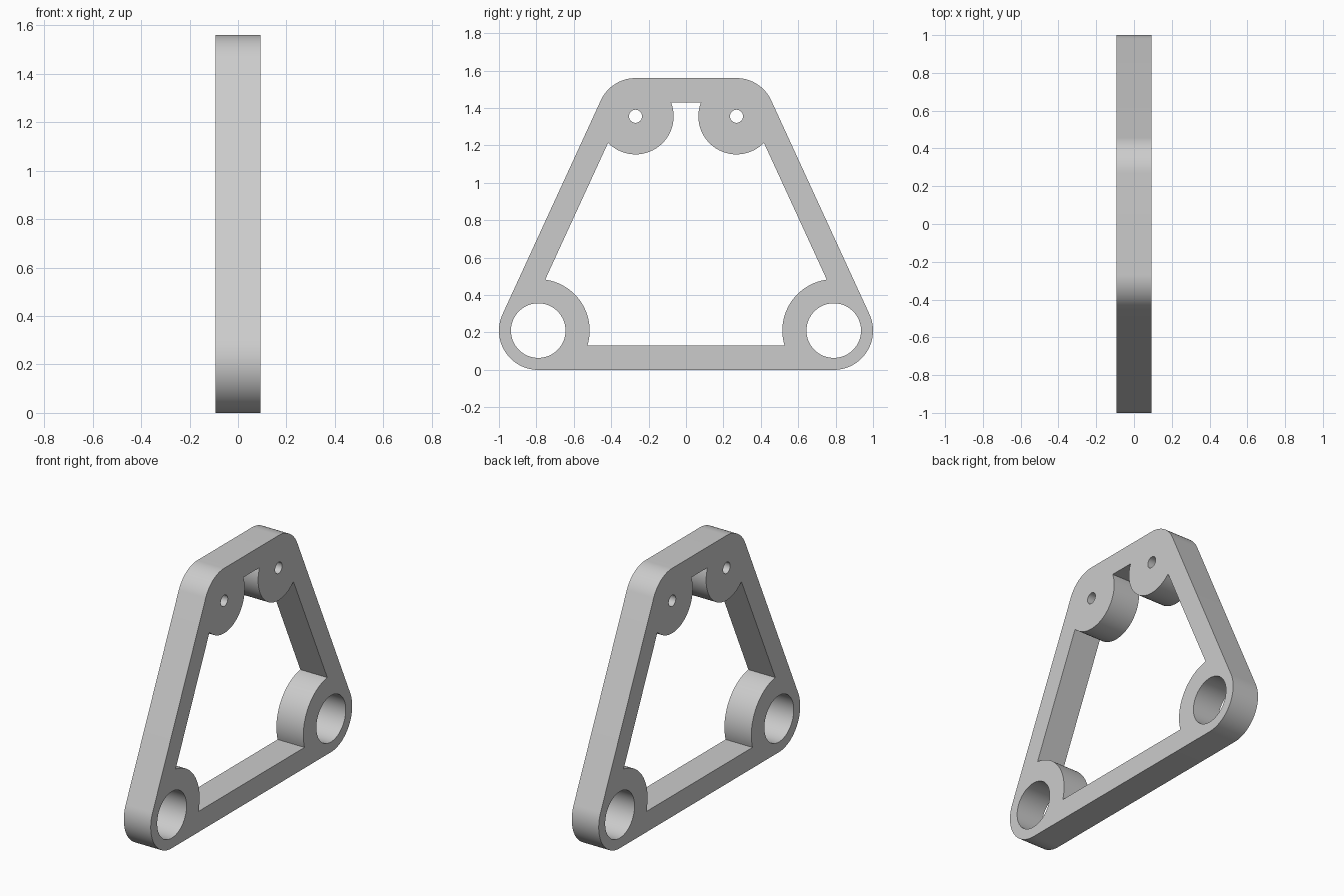
import bpy
import bmesh
from math import sin, cos, asin, acos, atan2, hypot, pi, radians

cube = bpy.data.objects.get("Cube")
if cube:
    bpy.data.objects.remove(cube, do_unlink=True)

HALF = 0.0935                    # half thickness
WALL = 0.13                      # rim width
LOW, LOW_R = (0.79, 0.21), 0.21  # lower corner
TOP, TOP_R = (0.27, 1.356), 0.204  # upper corner
BOSS_R = 0.275                   # lower boss, inside the frame
BIG_HOLE, PIN_HOLE = 0.146, 0.035


def arc(centre, r, a, b, n=28):
    return [(centre[0] + r * cos(a + (b - a) * i / n),
             centre[1] + r * sin(a + (b - a) * i / n)) for i in range(n + 1)]


def mirrored(points):
    return points + [(-y, z) for y, z in reversed(points)]


def circle(centre, r, n=64):
    return arc(centre, r, 0, 2 * pi, n)[:-1]


# Direction square to the sloping side, tangent to both corner arcs
dy, dz = TOP[0] - LOW[0], TOP[1] - LOW[1]
slope = atan2(-dy, dz) + asin((LOW_R - TOP_R) / hypot(dy, dz))

# Outer outline, then the opening with bosses bulging into it
outer = mirrored(arc(LOW, LOW_R, -pi / 2, slope) + arc(TOP, TOP_R, slope, pi / 2))
low_gap, top_gap = LOW_R - WALL, TOP_R - WALL
opening = mirrored(
    arc(LOW, BOSS_R, pi + asin(low_gap / BOSS_R), slope + acos(low_gap / BOSS_R))
    + arc(TOP, TOP_R, slope - acos(top_gap / TOP_R), -pi - asin(top_gap / TOP_R)))

loops = [outer, opening]
for side in (1, -1):
    loops.append(circle((side * LOW[0], LOW[1]), BIG_HOLE))
    loops.append(circle((side * TOP[0], TOP[1]), PIN_HOLE))

# Fill the flat profile and extrude it through the thickness
bm = bmesh.new()
edges = []
for loop in loops:
    verts = [bm.verts.new((-HALF, y, z)) for y, z in loop]
    edges += [bm.edges.new((v, verts[(i + 1) % len(verts)])) for i, v in enumerate(verts)]
bmesh.ops.triangle_fill(bm, edges=edges, use_beauty=True, normal=(1, 0, 0))
extruded = bmesh.ops.extrude_face_region(bm, geom=bm.faces[:], use_keep_orig=True)
moved = [g for g in extruded["geom"] if isinstance(g, bmesh.types.BMVert)]
bmesh.ops.translate(bm, verts=moved, vec=(2 * HALF, 0, 0))
bmesh.ops.recalc_face_normals(bm, faces=bm.faces[:])

mesh = bpy.data.meshes.new("bracket_frame")
bm.to_mesh(mesh)
bm.free()
frame = bpy.data.objects.new("bracket_frame", mesh)
bpy.context.collection.objects.link(frame)

# Plain grey material
grey = bpy.data.materials.new("light_grey")
grey.use_nodes = True
colour = (0.6, 0.6, 0.6, 1)
grey.diffuse_color = colour
grey.node_tree.nodes["Principled BSDF"].inputs["Base Color"].default_value = colour
mesh.materials.append(grey)

bpy.ops.object.select_all(action="DESELECT")
frame.select_set(True)
bpy.context.view_layer.objects.active = frame
bpy.ops.object.shade_smooth_by_angle(angle=radians(30))
